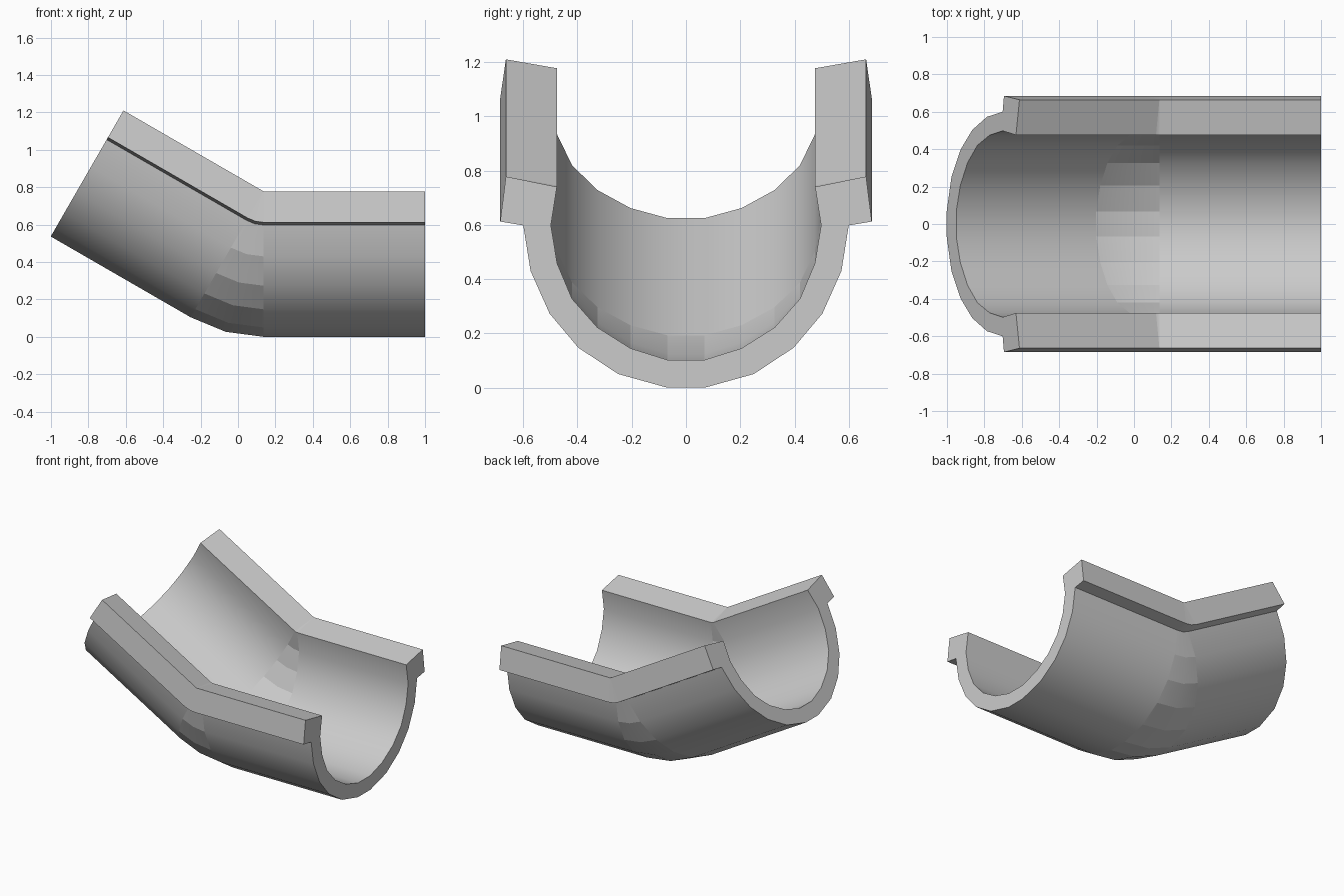
import bpy, bmesh, math
from mathutils import Vector, Matrix

if "Cube" in bpy.data.objects:
    bpy.data.objects.remove(bpy.data.objects["Cube"])

# Half cross-section (y, z): outer shell up, rail, inner shell down
HALF = [(0.07, 0), (0.25, 0.05), (0.397, 0.147), (0.503, 0.273), (0.573, 0.43),
        (0.6, 0.598), (0.685, 0.612), (0.664, 0.778), (0.476, 0.74), (0.498, 0.598),
        (0.475, 0.458), (0.42, 0.327), (0.327, 0.222), (0.205, 0.145), (0.068, 0.102)]
PROFILE = HALF + [(-y, z) for y, z in reversed(HALF)]
N, H = len(HALF), len(PROFILE)

# Bend hinges about the top of the rails
PIVOT = Vector((0.136, 0, 0.778))
LENGTH = 0.864
STATIONS = [(0, LENGTH), (0, 0), (15, 0), (30, 0), (30, -LENGTH)]

bm = bmesh.new()
rings = []
for angle, offset in STATIONS:
    rot = Matrix.Rotation(math.radians(angle), 3, 'Y')
    rings.append([bm.verts.new(PIVOT + rot @ Vector((offset, y, z - PIVOT.z)))
                  for y, z in PROFILE])

# Skin between stations
bend = bm.faces.layers.int.new("bend")
for s, (a, b) in enumerate(zip(rings, rings[1:])):
    for i in range(H):
        j = (i + 1) % H
        f = bm.faces.new((a[i], a[j], b[j], b[i]))
        f[bend] = 1 if s in (1, 2) else 0

# End caps as a strip of quads between outer and inner walls
PAIRS = [(k, N - 1 - k) for k in range(N // 2)]
for ring in (rings[0], rings[-1]):
    def quad(*ids):
        bm.faces.new([ring[i] for i in ids])
    quad(0, N - 1, N, H - 1)
    for side in (lambda i: i, lambda i: H - 1 - i):
        for k in range(5):
            quad(*[side(i) for i in (k, k + 1, N - 2 - k, N - 1 - k)])
        quad(*[side(i) for i in (5, 6, 7, 8, 9)])

bmesh.ops.remove_doubles(bm, verts=bm.verts, dist=0.0005)
bmesh.ops.recalc_face_normals(bm, faces=bm.faces)

# Smooth straight runs, faceted strips through the bend
for f in bm.faces:
    f.smooth = True
for e in bm.edges:
    if len(e.link_faces) != 2:
        e.smooth = False
        continue
    f, g = e.link_faces
    across = abs((e.verts[0].co - e.verts[1].co).normalized().y) > 0.1
    facet = f[bend] != g[bend] or (f[bend] and not across
                                   and f.normal.angle(g.normal, 0) > 0.1)
    e.smooth = not facet and f.normal.angle(g.normal, 0) < math.radians(32)

mesh = bpy.data.meshes.new("bent_trough")
bm.to_mesh(mesh)
bm.free()
bpy.context.collection.objects.link(bpy.data.objects.new("bent_trough", mesh))
